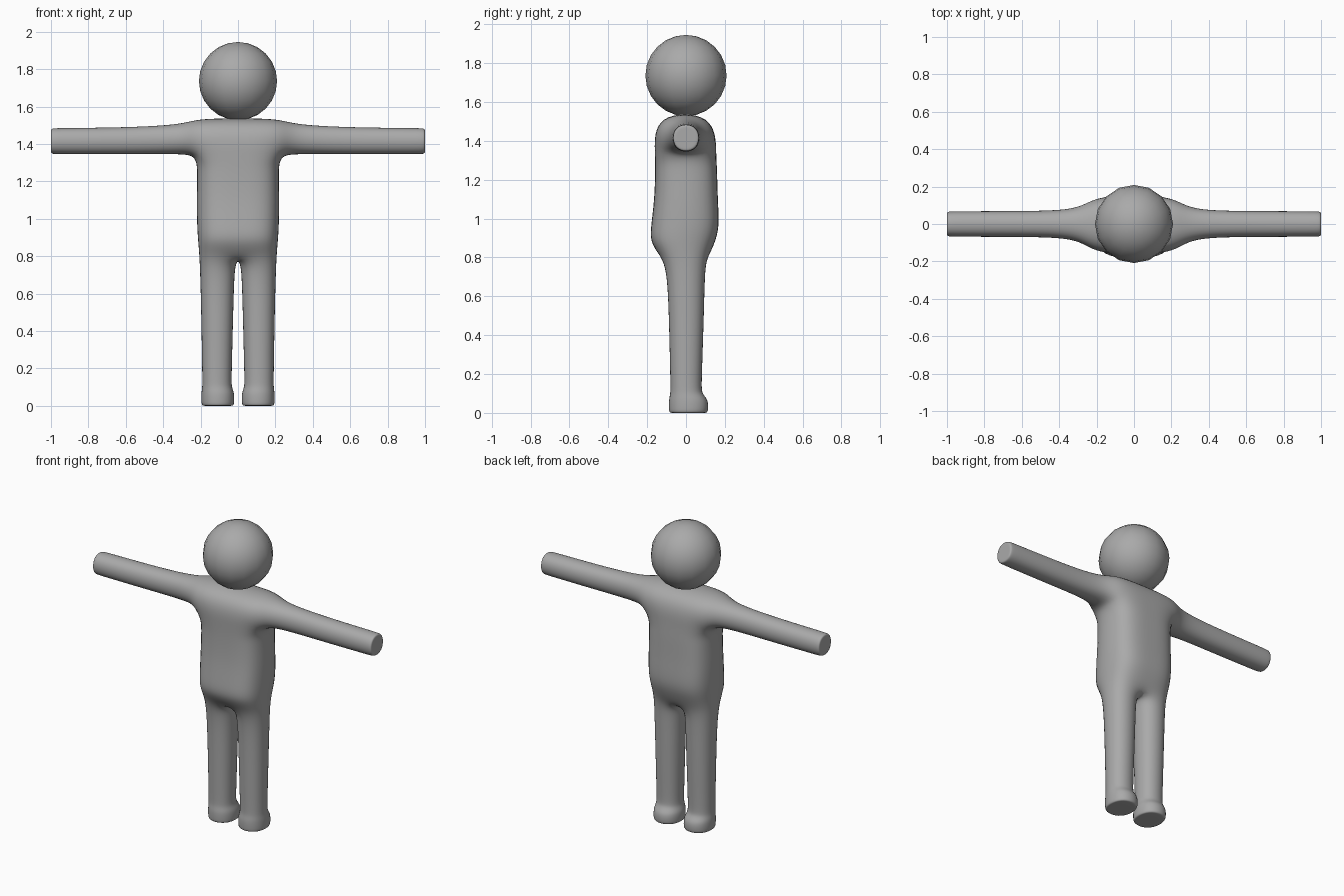
import bpy
import bmesh

if "Cube" in bpy.data.objects:
    bpy.data.objects.remove(bpy.data.objects["Cube"])

grey = bpy.data.materials.new("plain_grey")
grey.diffuse_color = (0.4, 0.4, 0.4, 1)
grey.use_nodes = True
grey.node_tree.nodes["Principled BSDF"].inputs["Base Color"].default_value = grey.diffuse_color

bm = bmesh.new()


def ring(points):
    return [bm.verts.new(p) for p in points]


def flat_ring(z, x0, x1, y0, y1):
    """Four corners of a horizontal section."""
    return ring([(x0, y0, z), (x1, y0, z), (x1, y1, z), (x0, y1, z)])


def bridge(a, b, sides=(0, 1, 2, 3)):
    for i in sides:
        j = (i + 1) % 4
        bm.faces.new((a[i], a[j], b[j], b[i]))


def cap(last, scale):
    """Flat end with an inset face."""
    mid = sum((v.co for v in last), last[0].co * 0) / 4
    inner = ring([mid + (v.co - mid) * scale for v in last])
    bridge(last, inner)
    bm.faces.new(inner)


# Torso half: height, half width, front y, back y
torso = [flat_ring(z, 0, x, y0, y1) for z, x, y0, y1 in (
    (0.80, 0.215, -0.130, 0.115),
    (0.88, 0.222, -0.185, 0.150),
    (0.96, 0.228, -0.180, 0.172),
    (1.10, 0.230, -0.162, 0.163),
    (1.25, 0.226, -0.158, 0.160),
    (1.33, 0.232, -0.160, 0.155),
    (1.545, 0.215, -0.165, 0.150))]
for k in range(len(torso) - 1):
    # the side of the top band stays open for the arm
    bridge(torso[k], torso[k + 1], (0, 2) if k == len(torso) - 2 else (0, 1, 2))
bm.faces.new(torso[-1])

# Leg and foot, grown from the underside of the torso
prev = torso[0]
for section in (
        (0.70, 0.012, 0.210, -0.105, 0.105),
        (0.50, 0.018, 0.204, -0.096, 0.100),
        (0.15, 0.0275, 0.1975, -0.087, 0.087),
        (0.10, 0.0275, 0.1975, -0.087, 0.088),
        (0.07, 0.012, 0.204, -0.097, 0.122),
        (0.02, 0.012, 0.204, -0.097, 0.124),
        (0.00, 0.016, 0.200, -0.094, 0.118)):
    nxt = flat_ring(*section)
    bridge(prev, nxt)
    prev = nxt
cap(prev, 0.8)

# Arm, grown from the open shoulder band
low, high = torso[-2], torso[-1]
prev = [low[1], low[2], high[2], high[1]]
for x, zc, hz, hy in (
        (0.30, 1.425, 0.085, 0.080),
        (0.60, 1.416, 0.078, 0.075),
        (0.97, 1.415, 0.076, 0.074),
        (1.00, 1.415, 0.074, 0.072)):
    nxt = ring([(x, -hy, zc - hz), (x, hy, zc - hz),
                (x, hy, zc + hz), (x, -hy, zc + hz)])
    bridge(prev, nxt)
    prev = nxt
cap(prev, 0.75)

bmesh.ops.recalc_face_normals(bm, faces=bm.faces)
for f in bm.faces:
    f.smooth = True
mesh = bpy.data.meshes.new("body")
bm.to_mesh(mesh)
bm.free()
body = bpy.data.objects.new("body", mesh)
bpy.context.collection.objects.link(body)
mesh.materials.append(grey)
mirror = body.modifiers.new("mirror", 'MIRROR')
mirror.use_clip = True
subsurf = body.modifiers.new("rounding", 'SUBSURF')
subsurf.levels = subsurf.render_levels = 3

# Head
bpy.ops.mesh.primitive_uv_sphere_add(segments=16, ring_count=12, radius=0.209,
                                     location=(0, 0, 1.736))
head = bpy.context.object
head.name = "head"
head.data.materials.append(grey)
bpy.ops.object.shade_smooth()
